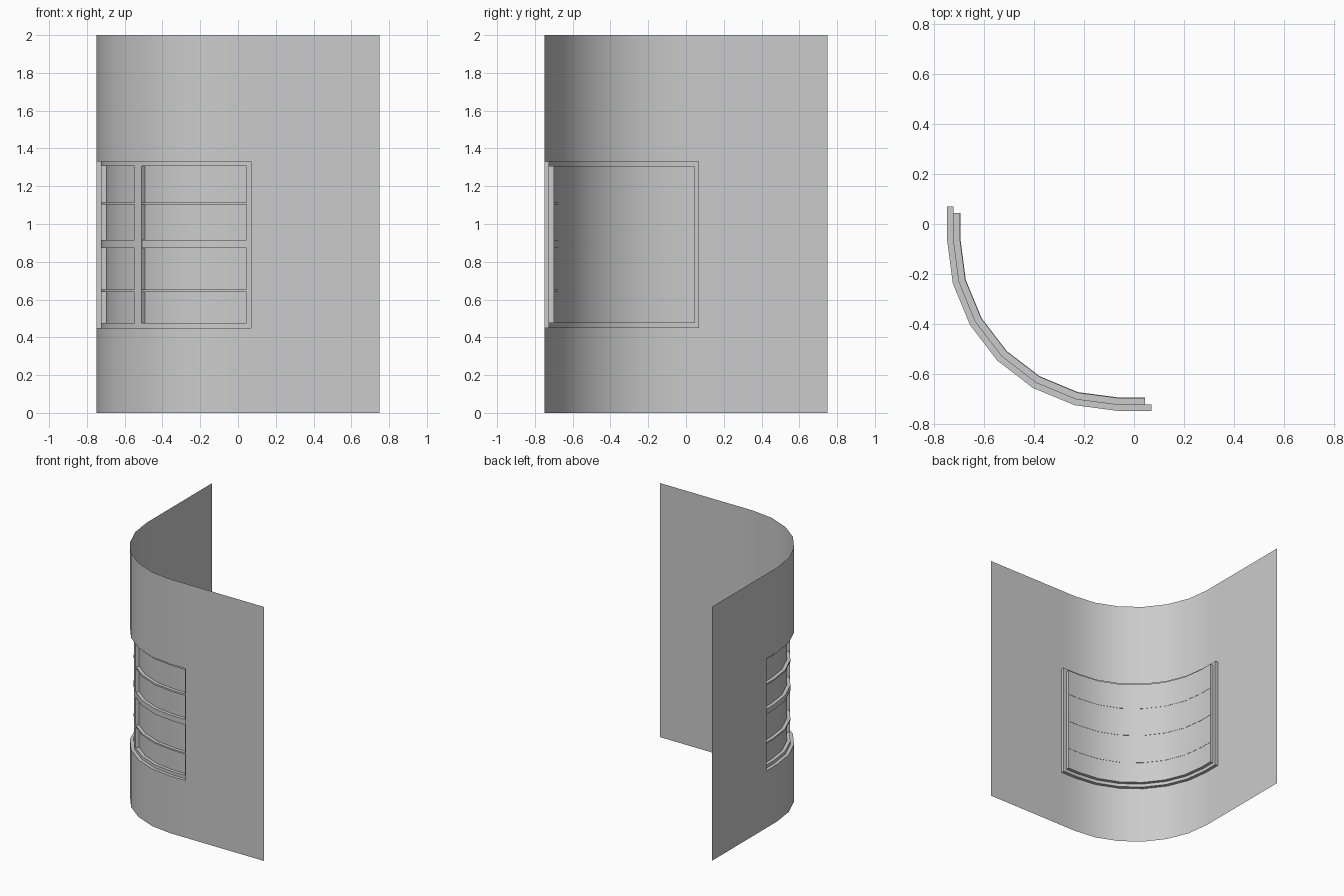
import bpy, math
from mathutils import Vector

cube = bpy.data.objects.get("Cube")
if cube:
    bpy.data.objects.remove(cube)

mat = bpy.data.materials.new("plain grey")
mat.use_nodes = True
grey = (0.6, 0.6, 0.6, 1)
mat.diffuse_color = grey
mat.node_tree.nodes["Principled BSDF"].inputs["Base Color"].default_value = grey

HALF, CENTRE, RADIUS, SEGMENTS = 0.75, -0.06, 0.69, 6
HEIGHT = 2.0


def make(name, verts, faces):
    mesh = bpy.data.meshes.new(name)
    mesh.from_pydata(verts, [], faces)
    mesh.materials.append(mat)
    obj = bpy.data.objects.new(name, mesh)
    bpy.context.collection.objects.link(obj)
    bpy.ops.object.select_all(action='DESELECT')
    obj.select_set(True)
    bpy.context.view_layer.objects.active = obj
    bpy.ops.object.shade_smooth_by_angle(angle=math.radians(30))
    return obj


def plan(inset, ends):
    """Rounded-corner path, moved inward by inset; ends lists the reach along each side."""
    arc = []
    for i in range(SEGMENTS + 1):
        a = math.pi / 2 * i / SEGMENTS
        r = RADIUS - inset
        arc.append((CENTRE - r * math.cos(a), CENTRE - r * math.sin(a)))
    side = inset - HALF
    return [(side, e) for e in ends] + arc + [(e, side) for e in reversed(ends)]


def loft(rows, closed=False):
    """Quads between consecutive rows of equally many points."""
    n = len(rows[0])
    verts = [p for row in rows for p in row]
    faces = []
    for r in range(len(rows) - 1):
        for i in range(n if closed else n - 1):
            j = (i + 1) % n
            faces.append((r * n + i, r * n + j, (r + 1) * n + j, (r + 1) * n + i))
    return verts, faces


def at(path, z):
    return [(x, y, z) for x, y in path]


def outline(inset, end, low, high):
    path = plan(inset, [end])
    return at(path, low) + at(path[::-1], high)


# Opening and inner frame sizes: reach, sill, head
OPEN = (0.07, 0.45, 1.331)
INNER = (0.044, 0.475, 1.307)
STEP, DEEP = 0.026, 0.052

# Curved wall sheet with the window opening left out
wall_path = plan(0, [HALF, OPEN[0]])
verts, faces = loft([at(wall_path, z) for z in (0, OPEN[1], OPEN[2], HEIGHT)])
cols = len(wall_path) - 1
faces = [f for k, f in enumerate(faces)
         if not (k // cols == 1 and 0 < k % cols < cols - 1)]
make("curved_wall", verts, faces)

# Stepped reveal around the opening
make("window_reveal", *loft([outline(0, *OPEN), outline(STEP, *OPEN),
                             outline(STEP, *INNER), outline(DEEP, *INNER)], closed=True))

# Curved pane
pane = plan(DEEP, [INNER[0]])
make("window_pane", *loft([at(pane, INNER[1]), at(pane, INNER[2])]))


# Curved horizontal bars
def bar(name, low, high):
    front, back = plan(STEP, [INNER[0]]), plan(DEEP + 0.002, [INNER[0]])
    rows = [at(back, low), at(front, low), at(front, high), at(back, high), at(back, low)]
    make(name, *loft(rows))


bar("lower_glazing_bar", 0.641, 0.653)
bar("middle_rail", 0.873, 0.915)
bar("upper_glazing_bar", 1.102, 1.115)

# Upright mullion on the corner diagonal
out = Vector((-1, -1)).normalized()
along = Vector((1, -1)).normalized()
mid = Vector((CENTRE, CENTRE))
corners = [mid + out * (RADIUS - d) + along * s
           for d, s in ((STEP, -0.025), (STEP, 0.025), (DEEP, 0.025), (DEEP, -0.025))]
rows = [at([tuple(c) for c in corners], z) for z in INNER[1:]]
make("corner_mullion", *loft(rows, closed=True))
